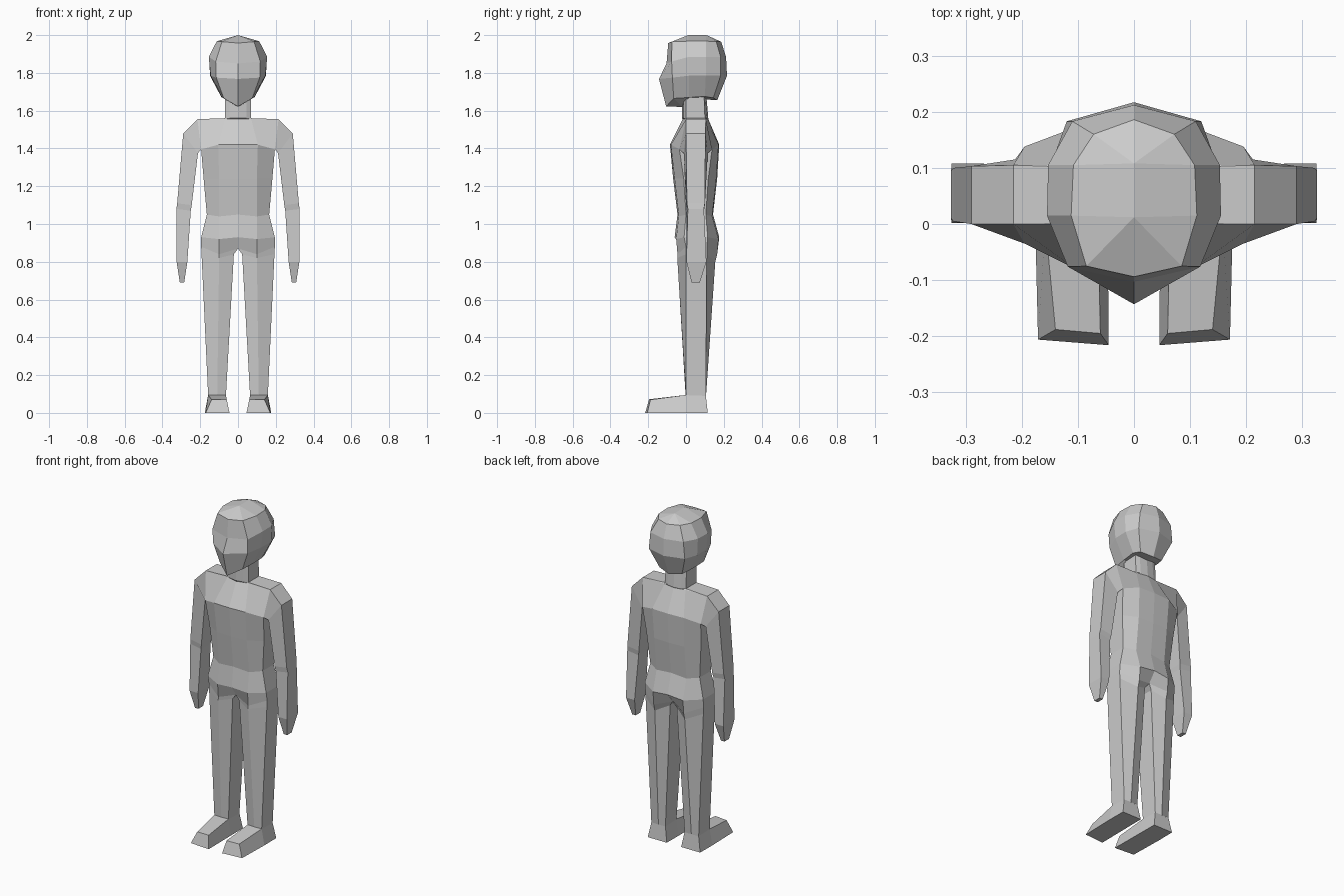
import bpy, bmesh


def loft(name, rings, closed=False, cap_start=False, cap_end=False):
    """Skin the +x half rings, repeat them mirrored, weld on the centre line."""
    bm = bmesh.new()
    made = {}

    def vert(p, s):
        key = tuple(round(c, 4) + 0.0 for c in (p[0] * s, p[1], p[2]))
        if key not in made:
            made[key] = bm.verts.new(key)
        return made[key]

    def face(vs):
        vs = list(dict.fromkeys(vs))
        if len(vs) > 2 and not bm.faces.get(vs):
            bm.faces.new(vs)

    for s in (1, -1):
        for a, b in zip(rings, rings[1:]):
            n = len(a)
            for i in range(n if closed else n - 1):
                j = (i + 1) % n
                face([vert(p, s) for p in (a[i], a[j], b[j], b[i])])
        if cap_start:
            face([vert(p, s) for p in rings[0]])
        if cap_end:
            face([vert(p, s) for p in rings[-1]])
    bmesh.ops.recalc_face_normals(bm, faces=bm.faces[:])
    mesh = bpy.data.meshes.new(name)
    bm.to_mesh(mesh)
    bm.free()
    ob = bpy.data.objects.new(name, mesh)
    bpy.context.collection.objects.link(ob)
    return ob


def half(z, mid, side, yf, yfm, ysf, ysb, ybm, yb, zm=None, zs=None):
    """Half cross-section from front centre round to back centre."""
    zm = z if zm is None else zm
    zs = z if zs is None else zs
    return [(0, yf, z), (mid, yfm, zm), (side, ysf, zs),
            (side, ysb, zs), (mid, ybm, zm), (0, yb, z)]


# Torso and neck, from the crotch upward
crotch = half(0.87, 0.10, 0.195, -0.02, -0.045, 0.0, 0.11, 0.165, 0.13, 0.84, 0.88)
loft("torso", [
    crotch,
    half(0.93, 0.10, 0.195, -0.06, -0.052, -0.01, 0.115, 0.172, 0.176, 0.92, 0.93),
    half(1.05, 0.10, 0.165, -0.045, -0.038, 0.0, 0.105, 0.138, 0.143, 1.04, 1.05),
    half(1.24, 0.10, 0.182, -0.068, -0.06, -0.012, 0.118, 0.16, 0.165),
    half(1.42, 0.105, 0.195, -0.085, -0.08, -0.035, 0.138, 0.172, 0.176, 1.42, 1.395),
    half(1.555, 0.07, 0.215, -0.018, 0.0, 0.0, 0.105, 0.105, 0.118),
    half(1.56, 0.045, 0.07, -0.02, -0.012, 0.0, 0.10, 0.112, 0.118),
    half(1.70, 0.045, 0.07, -0.02, -0.012, 0.0, 0.095, 0.10, 0.106),
])

# Head, from under the jaw up to the crown ridge
loft("head", [
    [(0, -0.02, 1.62)] * 2 + [(0, 0.01, 1.66)] + [(0, 0.10, 1.66)] * 2 + [(0, 0.165, 1.655)],
    [(0, -0.105, 1.622), (0.075, -0.065, 1.665), (0.085, 0.015, 1.67),
     (0.09, 0.10, 1.675), (0.075, 0.145, 1.668), (0, 0.165, 1.655)],
    [(0, -0.143, 1.768), (0.115, -0.072, 1.775), (0.145, 0.015, 1.785),
     (0.148, 0.105, 1.785), (0.12, 0.183, 1.785), (0, 0.217, 1.785)],
    [(0, -0.103, 1.85), (0.118, -0.076, 1.86), (0.155, 0.015, 1.885),
     (0.153, 0.105, 1.885), (0.11, 0.183, 1.885), (0, 0.212, 1.885)],
    [(0, -0.094, 1.958), (0.085, -0.075, 1.965), (0.112, 0.015, 1.968),
     (0.108, 0.105, 1.968), (0.072, 0.16, 1.966), (0, 0.186, 1.965)],
    [(0, 0.012, 2.0)] * 3 + [(0, 0.108, 2.0)] * 3,
])


def limb(xo, zo, yo0, yo1, xi, zi, yi0, yi1):
    """Four-sided arm section: outer edge then inner edge."""
    return [(xo, yo0, zo), (xo, yo1, zo), (xi, yi1, zi), (xi, yi0, zi)]


# Arms with simple hands
loft("arms", [
    limb(0.215, 1.555, 0.0, 0.105, 0.195, 1.395, -0.035, 0.138),
    limb(0.29, 1.48, 0.0, 0.103, 0.212, 1.375, -0.012, 0.115),
    limb(0.322, 1.11, 0.005, 0.10, 0.245, 1.10, 0.0, 0.10),
    limb(0.326, 1.08, 0.01, 0.095, 0.25, 1.07, 0.004, 0.095),
    limb(0.325, 0.80, 0.002, 0.108, 0.268, 0.80, 0.002, 0.108),
    limb(0.308, 0.69, 0.03, 0.073, 0.285, 0.69, 0.03, 0.073),
], closed=True, cap_end=True)

# Legs, hanging from the torso's lower edge
loft("legs", [
    crotch,
    [(0.022, -0.02, 0.84), (0.10, -0.046, 0.82), (0.193, 0.0, 0.84),
     (0.193, 0.11, 0.84), (0.10, 0.155, 0.80), (0.022, 0.12, 0.84)],
    [(0.064, 0.0, 0.09), (0.11, -0.002, 0.09), (0.158, 0.0, 0.09),
     (0.158, 0.105, 0.09), (0.11, 0.106, 0.09), (0.064, 0.105, 0.09)],
], closed=True)

# Feet, from heel to toe
loft("feet", [
    [(0.064, 0.105, 0.09), (0.158, 0.105, 0.09), (0.175, 0.115, 0), (0.048, 0.115, 0)],
    [(0.064, 0.0, 0.095), (0.158, 0.0, 0.095), (0.176, 0.0, 0), (0.047, 0.0, 0)],
    [(0.06, -0.195, 0.072), (0.14, -0.188, 0.07), (0.171, -0.206, 0), (0.045, -0.216, 0)],
], closed=True, cap_start=True, cap_end=True)
